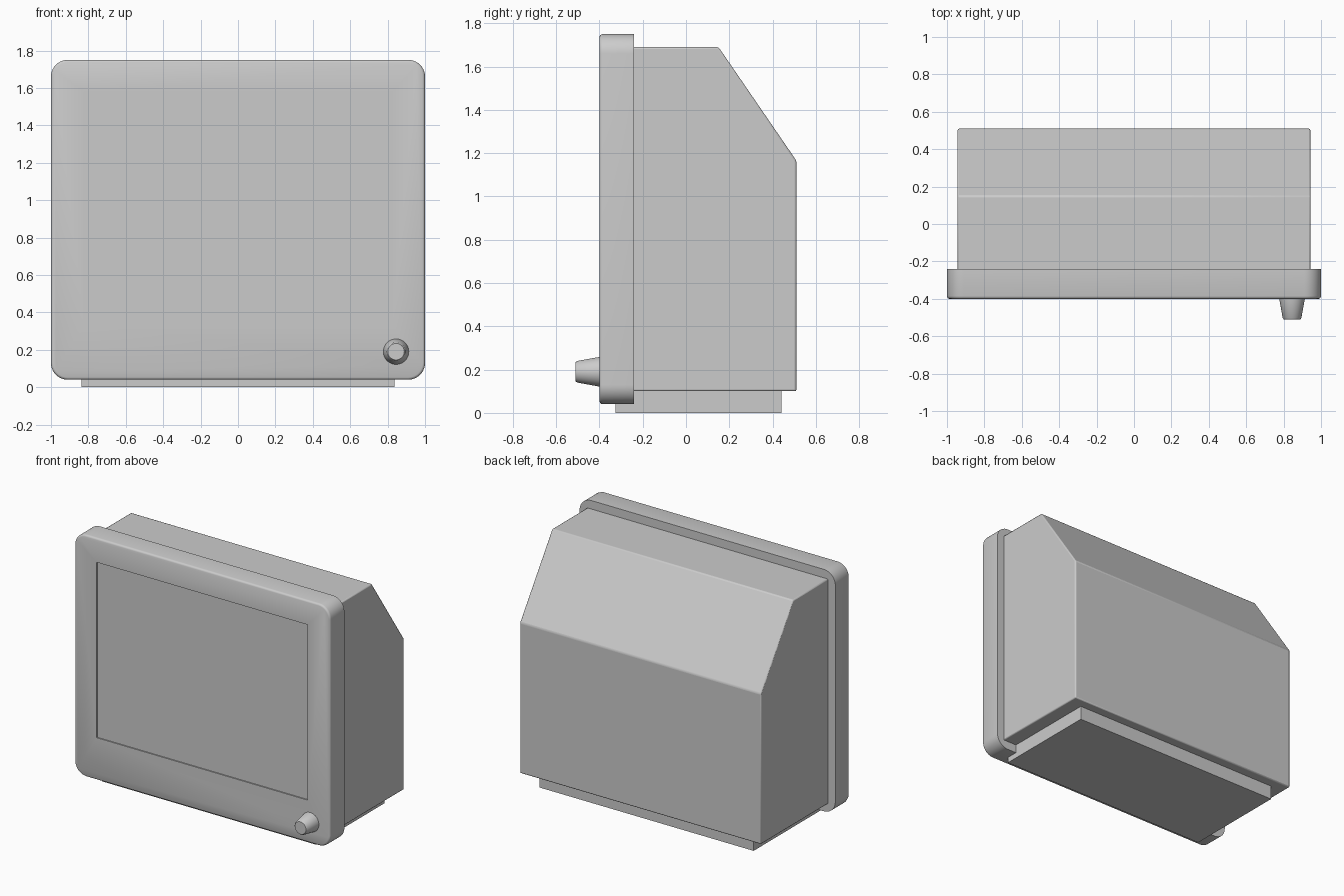
import bpy, bmesh, math

if "Cube" in bpy.data.objects:
    bpy.data.objects.remove(bpy.data.objects["Cube"])


def make(name, bm, smooth=True):
    bmesh.ops.recalc_face_normals(bm, faces=bm.faces[:])
    me = bpy.data.meshes.new(name)
    bm.to_mesh(me)
    bm.free()
    ob = bpy.data.objects.new(name, me)
    bpy.context.collection.objects.link(ob)
    if smooth:
        bpy.context.view_layer.objects.active = ob
        ob.select_set(True)
        bpy.ops.object.shade_smooth_by_angle(angle=math.radians(30))
        ob.select_set(False)
    return ob


def loft(name, rings, smooth=True):
    """Skin closed rings of equal length and cap both ends."""
    bm = bmesh.new()
    vs = [[bm.verts.new(p) for p in ring] for ring in rings]
    n = len(vs[0])
    for a, b in zip(vs, vs[1:]):
        for i in range(n):
            j = (i + 1) % n
            bm.faces.new((a[i], a[j], b[j], b[i]))
    bm.faces.new(vs[0])
    bm.faces.new(vs[-1])
    return make(name, bm, smooth)


def box(name, x, y, z):
    rings = [[(x[0], y[0], h), (x[1], y[0], h), (x[1], y[1], h), (x[0], y[1], h)] for h in z]
    return loft(name, rings, False)


def rounded_rect(y, inset, half_w=1.0, z0=0.04, z1=1.75, r=0.09, seg=10):
    pts = []
    corners = [(half_w - r, z1 - r), (r - half_w, z1 - r), (r - half_w, z0 + r), (half_w - r, z0 + r)]
    for k, (cx, cz) in enumerate(corners):
        for i in range(seg + 1):
            a = math.pi / 2 * (k + i / seg)
            pts.append((cx + (r - inset) * math.cos(a), y, cz + (r - inset) * math.sin(a)))
    return pts


def circle(y, r, cx=0.845, cz=0.19, n=40):
    return [(cx + r * math.cos(2 * math.pi * i / n), y, cz + r * math.sin(2 * math.pi * i / n))
            for i in range(n)]


# Front bezel with a softened front edge and a shallow screen opening
bezel = loft("bezel", [rounded_rect(y, d) for y, d in
                       ((-0.24, 0), (-0.385, 0), (-0.392, 0.002), (-0.397, 0.006), (-0.40, 0.013))])
cutter = box("screen_cutter", (-0.825, 0.825), (-0.5, -0.38), (0.34, 1.58))
cutter.hide_render = True
cutter.hide_viewport = True
cut = bezel.modifiers.new("screen_opening", 'BOOLEAN')
cut.operation = 'DIFFERENCE'
cut.object = cutter
cut.solver = 'EXACT'

# Screen panel set just behind the bezel face
box("screen", (-0.825, 0.825), (-0.392, -0.37), (0.34, 1.58))

# Housing with sloped upper back
profile = [(-0.25, 0.10), (0.51, 0.10), (0.51, 1.165), (0.15, 1.69), (-0.25, 1.69)]
housing = loft("housing", [[(x, y, z) for y, z in profile] for x in (-0.943, 0.943)])
bev = housing.modifiers.new("soft_edges", 'BEVEL')
bev.width = 0.008
bev.segments = 2

# Base plinth
box("base", (-0.837, 0.837), (-0.325, 0.44), (0.0, 0.12))

# Tapered control knob
loft("knob", [circle(y, r) for y, r in
              ((-0.39, 0.069), (-0.402, 0.068), (-0.502, 0.05), (-0.51, 0.044))])
